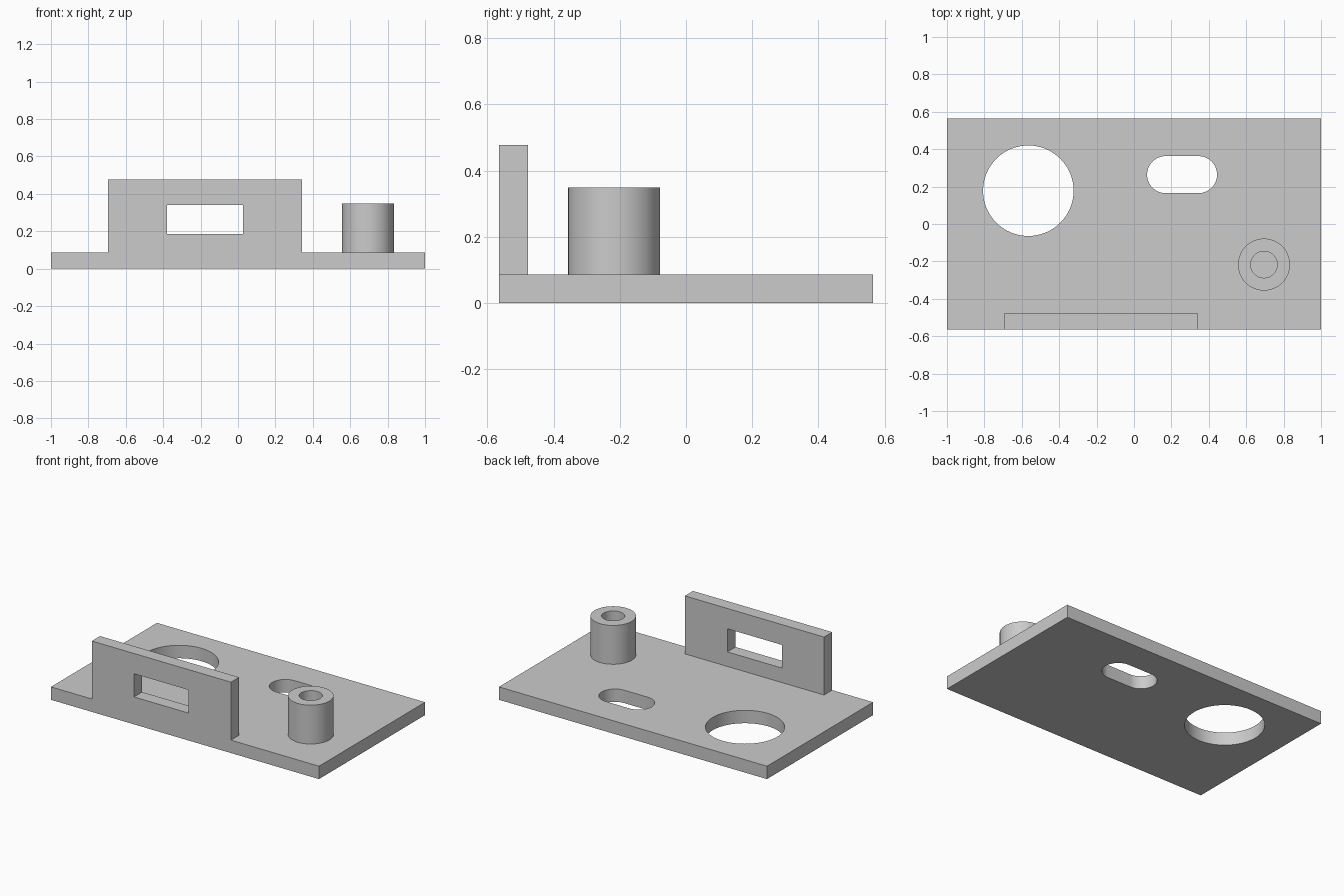
import bpy, bmesh, math

cube = bpy.data.objects.get("Cube")
if cube:
    bpy.data.objects.remove(cube, do_unlink=True)

grey = bpy.data.materials.new("light grey")
grey.use_nodes = True
color = (0.6, 0.6, 0.6, 1)
grey.diffuse_color = color
grey.node_tree.nodes["Principled BSDF"].inputs["Base Color"].default_value = color


def prism(name, outline, z0, z1):
    """Upright solid from a counter-clockwise outline."""
    bm = bmesh.new()
    base = bm.faces.new([bm.verts.new((x, y, z0)) for x, y in outline])
    top = bmesh.ops.extrude_face_region(bm, geom=[base])["geom"]
    for v in top:
        if isinstance(v, bmesh.types.BMVert):
            v.co.z = z1
    bmesh.ops.recalc_face_normals(bm, faces=bm.faces[:])
    mesh = bpy.data.meshes.new(name)
    bm.to_mesh(mesh)
    bm.free()
    obj = bpy.data.objects.new(name, mesh)
    bpy.context.collection.objects.link(obj)
    mesh.materials.append(grey)
    return obj


def rect(x0, x1, y0, y1):
    return [(x0, y0), (x1, y0), (x1, y1), (x0, y1)]


def rounded(cx, cy, r, half=0, n=64):
    """Circle, or a slot along x when half is above zero."""
    pts = []
    for side in (1, -1):
        start = -math.pi / 2 if side > 0 else math.pi / 2
        steps = n // 2 + (1 if half else 0)
        for i in range(steps):
            a = start + 2 * math.pi * i / n
            pts.append((cx + side * half + r * math.cos(a), cy + r * math.sin(a)))
    return pts


def cut(obj, cutter):
    mod = obj.modifiers.new("cut", 'BOOLEAN')
    mod.operation = 'DIFFERENCE'
    mod.solver = 'EXACT'
    mod.object = cutter
    cutter.hide_render = True
    select(obj)
    bpy.ops.object.modifier_apply(modifier=mod.name)
    bpy.data.objects.remove(cutter, do_unlink=True)


def select(obj):
    bpy.ops.object.select_all(action='DESELECT')
    obj.select_set(True)
    bpy.context.view_layer.objects.active = obj


PLATE_TOP = 0.087
FRONT = -0.565

# Base plate with a large round hole and a slot
plate = prism("base_plate", rect(-1, 1, FRONT, -FRONT), 0, PLATE_TOP)
cut(plate, prism("hole_cutter", rounded(-0.565, 0.178, 0.242), -0.1, 0.2))
cut(plate, prism("slot_cutter", rounded(0.257, 0.264, 0.099, 0.088), -0.1, 0.2))

# Upright wall with a rectangular window
wall = prism("front_wall", rect(-0.695, 0.343, FRONT, -0.478), PLATE_TOP, 0.478)
cut(wall, prism("window_cutter", rect(-0.38, 0.026, -0.7, -0.4), 0.185, 0.341))

# Hollow round post standing on the plate
post = prism("round_post", rounded(0.695, -0.217, 0.139), PLATE_TOP, 0.349)
cut(post, prism("bore_cutter", rounded(0.695, -0.217, 0.071), 0, 0.5))

for part in (plate, wall, post):
    select(part)
    bpy.ops.object.shade_smooth_by_angle(angle=math.radians(30))
